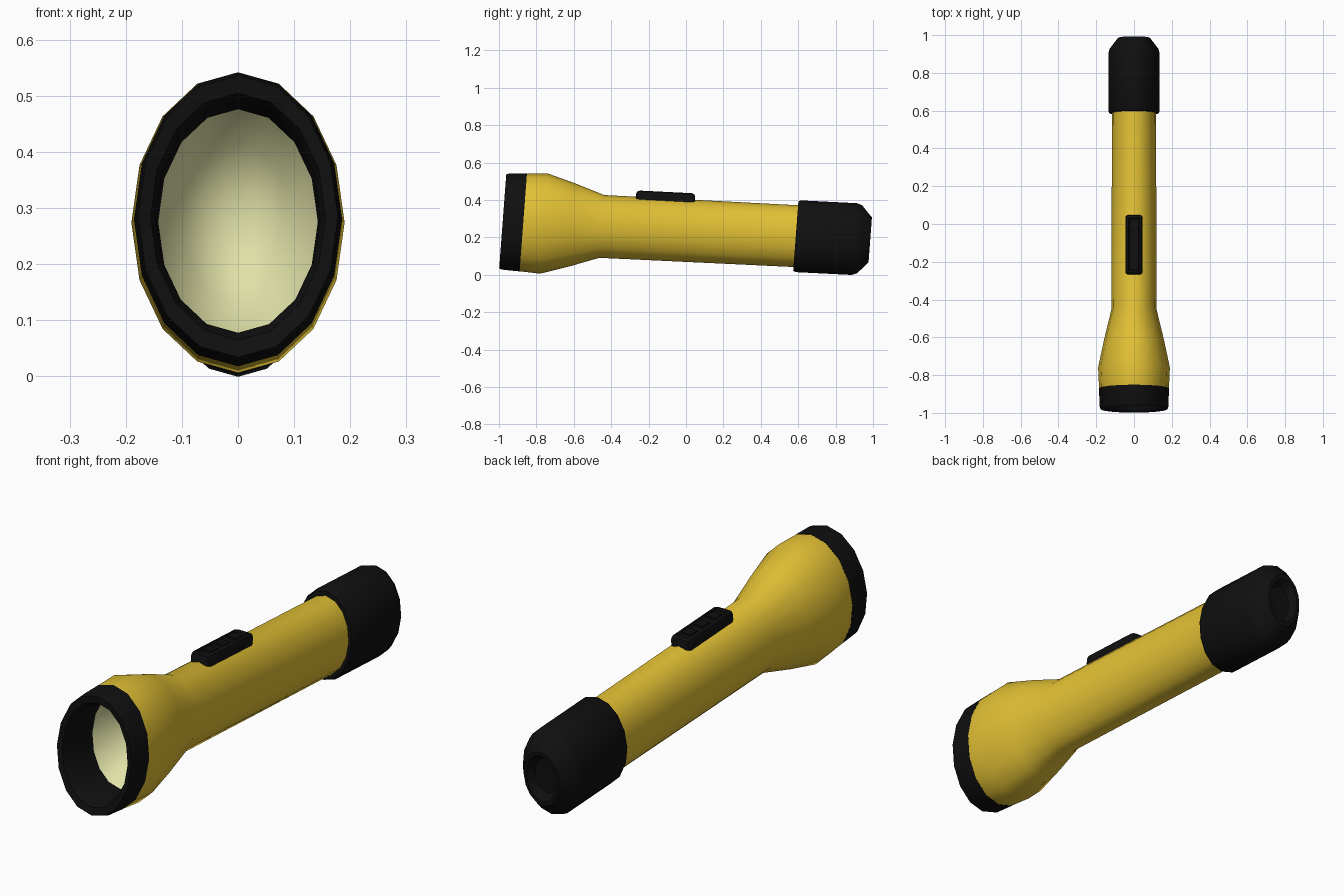
import bpy, bmesh, math
from mathutils import Matrix

if "Cube" in bpy.data.objects:
    bpy.data.objects.remove(bpy.data.objects["Cube"])

SIDES = 16
OVAL = 1.41          # height / width of the cross-section
# Tilted frame: axis drops toward the back, discs lean backwards
TILT = Matrix(((1, 0, 0, 0), (0, 1, 0.075, 0), (0, -0.05, 1, 0.236), (0, 0, 0, 1)))


def material(name, rgb):
    m = bpy.data.materials.new(name)
    m.diffuse_color = (*rgb, 1)
    m.use_nodes = True
    m.node_tree.nodes["Principled BSDF"].inputs["Base Color"].default_value = m.diffuse_color
    return m


yellow = material("yellow plastic", (0.76, 0.53, 0.035))
black = material("black rubber", (0.005, 0.005, 0.005))
cream = material("pale lens", (0.75, 0.76, 0.39))


def finish(bm, name, mat, angle=38):
    bm.transform(TILT)
    me = bpy.data.meshes.new(name)
    bm.to_mesh(me)
    bm.free()
    me.materials.append(mat)
    ob = bpy.data.objects.new(name, me)
    bpy.context.collection.objects.link(ob)
    bpy.ops.object.select_all(action='DESELECT')
    ob.select_set(True)
    bpy.context.view_layer.objects.active = ob
    bpy.ops.object.shade_smooth_by_angle(angle=math.radians(angle))
    return ob


def lathe(name, profile, mat):
    """Oval lathe along y; profile is (y, radius), radius 0 closes the end."""
    bm = bmesh.new()
    rings = []
    for y, r in profile:
        if r == 0:
            rings.append([bm.verts.new((0, y, 0))] * SIDES)
        else:
            rings.append([bm.verts.new((r * math.sin(a), y, r * OVAL * math.cos(a)))
                          for a in (2 * math.pi * i / SIDES for i in range(SIDES))])
    for p, q in zip(rings, rings[1:]):
        for i in range(SIDES):
            k = (i + 1) % SIDES
            bm.faces.new(list(dict.fromkeys((p[i], p[k], q[k], q[i]))))
    return finish(bm, name, mat)


def box(bm, x, y0, y1, z0, z1):
    m = Matrix.Translation((0, (y0 + y1) / 2, (z0 + z1) / 2)) @ Matrix.Diagonal((2 * x, y1 - y0, z1 - z0, 1))
    return bmesh.ops.create_cube(bm, size=1, matrix=m)["verts"]


# Barrel and flared head
lathe("barrel", [(-0.87, 0.185), (-0.76, 0.19), (-0.61, 0.158), (-0.45, 0.119), (0.62, 0.117)], yellow)

# Front bezel with deep inner wall
lathe("front_bezel", [(-0.78, 0.142), (-0.95, 0.146), (-0.975, 0.156), (-0.98, 0.178),
                      (-0.965, 0.182), (-0.87, 0.1855), (-0.87, 0.18)], black)

# Concave reflector
lathe("reflector", [(-0.65, 0), (-0.66, 0.05), (-0.70, 0.1), (-0.79, 0.1425)], cream)

# Rear grip cap with hollow end
lathe("tail_cap", [(0.587, 0.112), (0.587, 0.131), (0.60, 0.136), (0.90, 0.136), (0.928, 0.129),
                   (0.985, 0.085), (0.985, 0.072), (0.95, 0.055), (0.945, 0)], black)

# Switch: rounded block with a sunken top
bm = bmesh.new()
box(bm, 0.046, -0.28, 0.035, 0.13, 0.201)
edges = [e for e in bm.edges if max(v.co.z for v in e.verts) > 0.19]
bmesh.ops.bevel(bm, geom=edges, offset=0.018, segments=2, profile=0.5, affect='EDGES')
top = max(bm.faces, key=lambda f: f.calc_center_median().z)
bmesh.ops.inset_region(bm, faces=[top], thickness=0.006, depth=-0.008)
finish(bm, "switch", black)

# Ridges across the switch
bm = bmesh.new()
for i in range(3):
    y = -0.205 + i * 0.0825
    box(bm, 0.022, y - 0.022, y + 0.022, 0.18, 0.2)
finish(bm, "switch_ridges", black)
